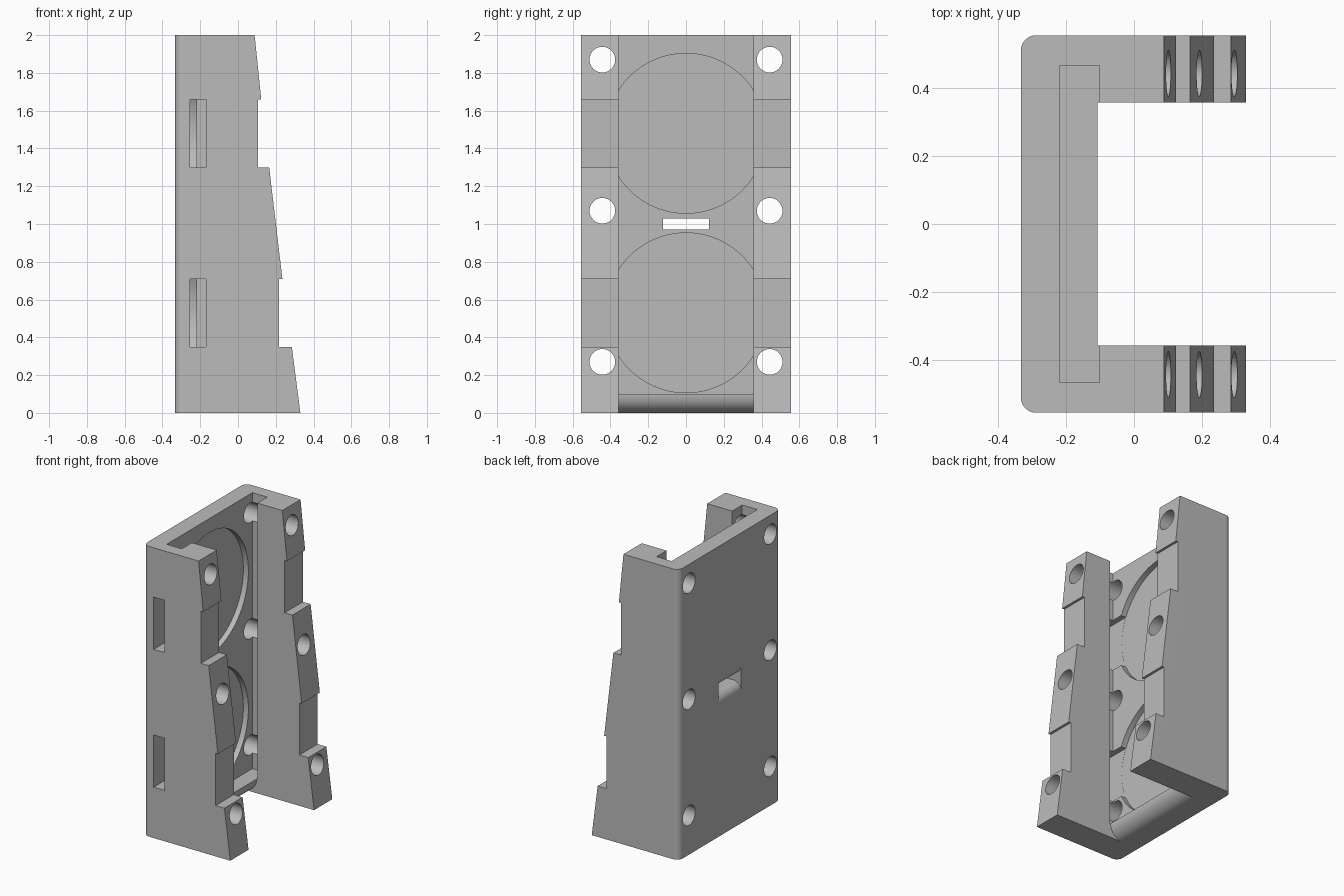
import bpy, bmesh, math
from mathutils import Vector

if "Cube" in bpy.data.objects:
    bpy.data.objects.remove(bpy.data.objects["Cube"])

plastic = bpy.data.materials.new("grey_plastic")
plastic.diffuse_color = (0.5, 0.5, 0.5, 1)
plastic.use_nodes = True
plastic.node_tree.nodes["Principled BSDF"].inputs["Base Color"].default_value = plastic.diffuse_color


def prism(name, profile, y0, y1):
    """Extrude an (x, z) profile along y."""
    bm = bmesh.new()
    face = bm.faces.new([bm.verts.new((x, y0, z)) for x, z in profile])
    ext = bmesh.ops.extrude_face_region(bm, geom=[face])
    moved = [v for v in ext["geom"] if isinstance(v, bmesh.types.BMVert)]
    bmesh.ops.translate(bm, verts=moved, vec=Vector((0, y1 - y0, 0)))
    return finish(name, bm)


def finish(name, bm):
    bmesh.ops.recalc_face_normals(bm, faces=bm.faces)
    mesh = bpy.data.meshes.new(name)
    bm.to_mesh(mesh)
    bm.free()
    mesh.materials.append(plastic)
    ob = bpy.data.objects.new(name, mesh)
    bpy.context.collection.objects.link(ob)
    return ob


def box(name, x0, x1, y0, y1, z0, z1):
    return prism(name, [(x0, z0), (x1, z0), (x1, z1), (x0, z1)], y0, y1)


def rod(name, x0, x1, y, z, r, sides):
    """Cylinder along x."""
    ring = [(2 * math.pi * i / sides) for i in range(sides)]
    bm = bmesh.new()
    face = bm.faces.new([bm.verts.new((x0, y + r * math.cos(a), z + r * math.sin(a))) for a in ring])
    ext = bmesh.ops.extrude_face_region(bm, geom=[face])
    moved = [v for v in ext["geom"] if isinstance(v, bmesh.types.BMVert)]
    bmesh.ops.translate(bm, verts=moved, vec=Vector((x1 - x0, 0, 0)))
    return finish(name, bm)


def arc(cx, cz, r, a0, a1, n=12):
    return [(cx + r * math.cos(math.radians(a0 + (a1 - a0) * i / n)),
             cz + r * math.sin(math.radians(a0 + (a1 - a0) * i / n))) for i in range(n + 1)]


def cut(target, cutter):
    mod = target.modifiers.new("cut", "BOOLEAN")
    mod.operation, mod.solver, mod.object = "DIFFERENCE", "EXACT", cutter
    bpy.context.view_layer.objects.active = target
    bpy.ops.object.modifier_apply(modifier=mod.name)
    bpy.data.objects.remove(cutter)


# Body: stepped, sloping side profile across the full width
BACK = -0.333
body = prism("housing", [
    (BACK, 0), (0.33, 0), (0.285, 0.35), (0.218, 0.35), (0.218, 0.71), (0.235, 0.71),
    (0.165, 1.3), (0.106, 1.3), (0.106, 1.66), (0.123, 1.66), (0.088, 2), (BACK, 2)],
    -0.555, 0.555)

# Rounded upright back edges
bm = bmesh.new()
bm.from_mesh(body.data)
back_edges = [e for e in bm.edges if all(v.co.x < BACK + 0.001 for v in e.verts)
              and abs(e.verts[0].co.z - e.verts[1].co.z) > 1]
bmesh.ops.bevel(bm, geom=back_edges, offset=0.045, segments=10, profile=0.5, affect="EDGES")
bm.to_mesh(body.data)
bm.free()

# Open bay between the arms, leaving a rounded bottom lip
cut(body, prism("bay", [(-0.107, 3)] + arc(-0.207, 0.1, 0.1, 0, -90)
                + [(-0.207, -1), (1, -1), (1, 3)], -0.357, 0.357))

# Panel slot, open at the top
cut(body, box("panel_slot", -0.217, -0.102, -0.466, 0.466, 0.098, 3))

# Two round recesses in the back wall, each with a window in the front side
for z in (0.53, 1.48):
    cut(body, rod("round_recess", -0.255, -0.18, 0, z, 0.423, 96))
    cut(body, box("side_window", -0.2545, -0.17, -1, -0.375, z - 0.18, z + 0.18))

# Cable opening, flared with rounded lips towards the back
r = 0.057
cut(body, prism("cable_opening",
                [(-0.1, 1.028), (-0.1, 0.972)] + arc(BACK + r, 0.972 - r, r, 90, 180)
                + [(-0.5, 0.972 - r), (-0.5, 1.028 + r)] + arc(BACK + r, 1.028 + r, r, 180, 270),
                -0.123, 0.123))

# Screw holes running the full depth of both arms
for y in (-0.443, 0.443):
    for z in (0.27, 1.07, 1.87):
        cut(body, rod("screw_hole", -1, 1, y, z, 0.068, 40))

# Smooth curves, crisp corners
bpy.ops.object.select_all(action="DESELECT")
body.select_set(True)
bpy.context.view_layer.objects.active = body
bpy.ops.object.shade_smooth_by_angle(angle=math.radians(25))
weighted = body.modifiers.new("even_shading", "WEIGHTED_NORMAL")
weighted.keep_sharp = True
